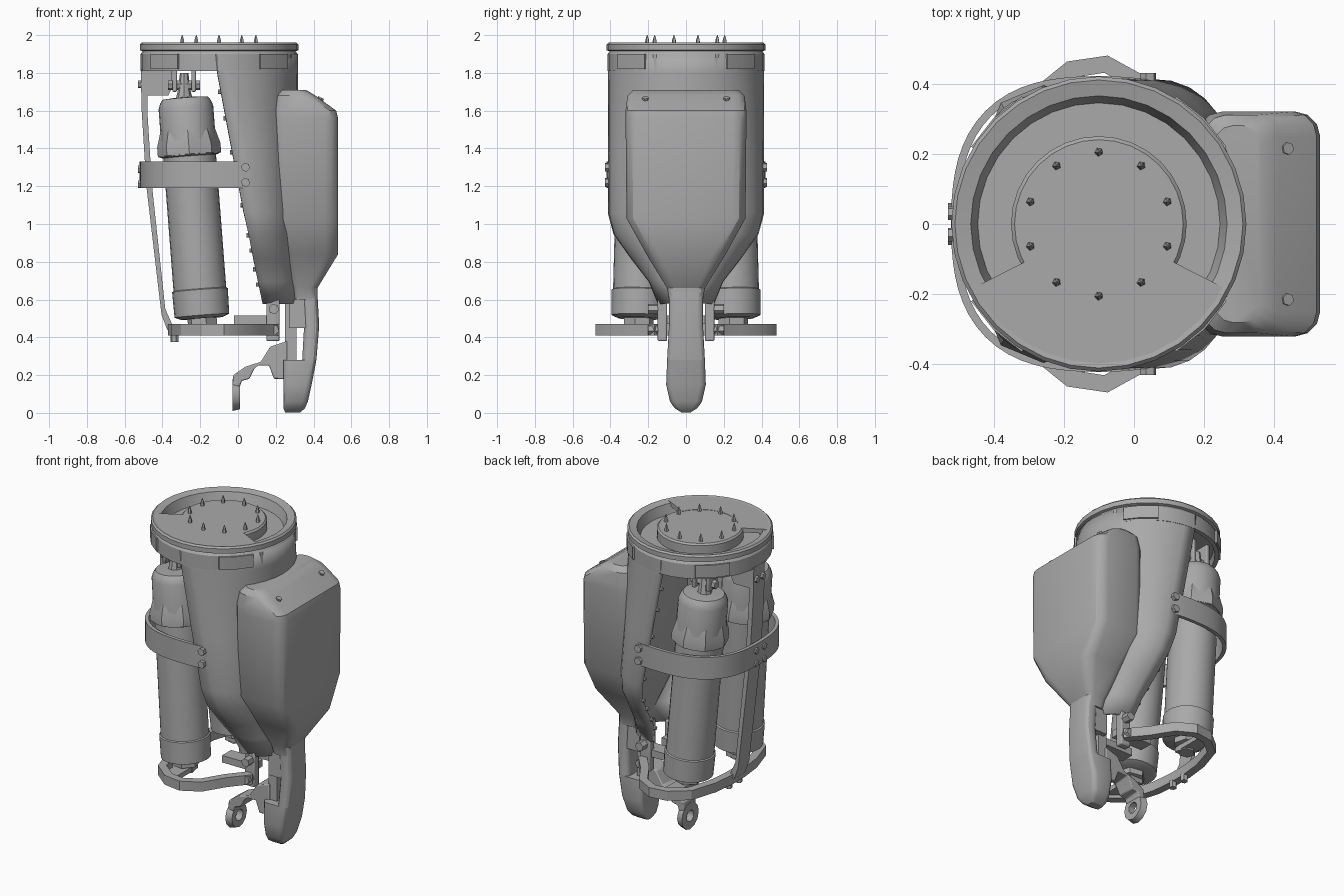
import bpy, bmesh, math
from mathutils import Vector

cube = bpy.data.objects.get("Cube")
if cube:
    bpy.data.objects.remove(cube)

GREY = (0.4, 0.4, 0.4, 1)
mat = bpy.data.materials.new("plain grey")
mat.use_nodes = True
mat.diffuse_color = GREY
mat.node_tree.nodes["Principled BSDF"].inputs["Base Color"].default_value = GREY
CX = -0.1  # axis of the main barrel
parts = []


def finish(name, bm, bevel=0):
    bmesh.ops.recalc_face_normals(bm, faces=bm.faces)
    me = bpy.data.meshes.new(name)
    bm.to_mesh(me)
    bm.free()
    me.materials.append(mat)
    ob = bpy.data.objects.new(name, me)
    bpy.context.collection.objects.link(ob)
    if bevel:
        mod = ob.modifiers.new("soft_edges", "BEVEL")
        mod.width, mod.segments = bevel, 2
    parts.append(ob)
    return ob


def loft(name, rings, closed=True, caps=True, bevel=0):
    """Skin a list of equally long point rings."""
    bm = bmesh.new()
    rows = [[bm.verts.new(p) for p in r] for r in rings]
    n = len(rows[0])
    for a, b in zip(rows, rows[1:]):
        for i in range(n if closed else n - 1):
            j = (i + 1) % n
            bm.faces.new((a[i], a[j], b[j], b[i]))
    if caps:
        bm.faces.new(rows[0])
        bm.faces.new(rows[-1])
    return finish(name, bm, bevel)


def lathe(name, base, tip, profile, sides=24):
    """Revolve (distance, radius) pairs about the line from base to tip."""
    base = Vector(base)
    axis = (Vector(tip) - base).normalized()
    u = axis.orthogonal().normalized()
    v = axis.cross(u)
    angles = [math.tau * i / sides for i in range(sides)]
    rings = [[base + axis * d + (u * math.cos(a) + v * math.sin(a)) * r for a in angles]
             for d, r in profile]
    return loft(name, rings)


def rod(name, base, tip, r, sides=6):
    d = (Vector(tip) - Vector(base)).length
    return lathe(name, base, tip, [(0, r), (d, r)], sides)


def box(name, lo, hi, bevel=0):
    rings = [[(lo[0], lo[1], z), (hi[0], lo[1], z), (hi[0], hi[1], z), (lo[0], hi[1], z)]
             for z in (lo[2], hi[2])]
    return loft(name, rings, bevel=bevel)


def plate(name, outline, half, bevel=0):
    """Extrude an x-z outline across y."""
    return loft(name, [[(x, y, z) for x, z in outline] for y in (-half, half)], bevel=bevel)


def band(name, path, z0, z1, thick):
    """Flat band standing on an x-y path."""
    pts = [Vector((x, y, 0)) for x, y in path]
    rings = []
    for i, p in enumerate(pts):
        t = (pts[min(i + 1, len(pts) - 1)] - pts[max(i - 1, 0)]).normalized()
        n = Vector((-t.y, t.x, 0)) * thick / 2
        up = Vector((0, 0, 1))
        rings.append([p - n + up * z0, p + n + up * z0, p + n + up * z1, p - n + up * z1])
    return loft(name, rings)


def around(r, deg):
    a = math.radians(deg)
    return CX + r * math.cos(a), r * math.sin(a)


# Top flange with its groove, hub and collar
lathe("top_flange", (CX, 0, 0), (CX, 0, 1),
      [(1.85, 0.2), (1.85, 0.38), (1.81, 0.39), (1.81, 0.415), (1.9, 0.415), (1.915, 0.405),
       (1.92, 0.42), (1.95, 0.42), (1.96, 0.41), (1.95, 0.365), (1.89, 0.345),
       (1.89, 0.25), (1.945, 0.25), (1.955, 0.24)], 32)
arc = range(207, 334, 9)
outline = [around(0.41, a) for a in arc] + [around(0.22, a) for a in reversed(arc)]
loft("flange_cover", [[(x, y, z) for x, y in outline] for z in (1.93, 1.957)])
for i in range(10):
    x, y = around(0.205, 18 + 36 * i)
    lathe("hub_stud", (x, y, 1.95), (x, y, 2), [(0, 0.013), (0.025, 0.01), (0.05, 0.002)], 5)
for a in (45, 135, 225, 315):
    band("collar_pad", [around(0.415, a + d) for d in (-14, 0, 14)], 1.82, 1.9, 0.02)

# Open curved shell, fuller and narrower towards the foot
levels = [(1.9, -0.12, 0.41, 1), (1.8, -0.11, 0.41, 1), (1.4, -0.035, 0.41, 0.88),
          (1.06, 0.03, 0.41, 0.75), (0.95, 0.055, 0.38, 0.75), (0.82, 0.08, 0.285, 0.75),
          (0.7, 0.105, 0.19, 0.75), (0.58, 0.13, 0.14, 0.75)]
angles = [math.radians(-90 + 10 * i) for i in range(19)]
shell = loft("shell", [[(x0 + (0.305 - x0) * max(0, math.cos(a)) ** full, w * 0.98 * math.sin(a), z)
                        for a in angles] for z, x0, w, full in levels], closed=False, caps=False)
wall = shell.modifiers.new("wall", "SOLIDIFY")
wall.thickness, wall.offset = 0.025, 0


# Housing and leg, one rounded rectangle per height
def rounded(x0, x1, w, z, r):
    pts = []
    for cx, cy, start in ((x1 - r, w - r, 0), (x0 + r, w - r, 90),
                          (x0 + r, r - w, 180), (x1 - r, r - w, 270)):
        for k in range(4):
            a = math.radians(start + 30 * k)
            pts.append((cx + r * math.cos(a), cy + r * math.sin(a), z))
    return pts


loft("housing", [rounded(*s) for s in (
    (0.3, 0.42, 0.09, 0.6, 0.03), (0.28, 0.42, 0.1, 0.66, 0.04), (0.23, 0.53, 0.21, 0.84, 0.07),
    (0.18, 0.53, 0.315, 1.03, 0.07), (0.18, 0.53, 0.32, 1.56, 0.07), (0.18, 0.52, 0.32, 1.6, 0.07),
    (0.2, 0.41, 0.31, 1.68, 0.06), (0.23, 0.36, 0.28, 1.71, 0.05))])
loft("leg", [rounded(*s) for s in (
    (0.34, 0.42, 0.09, 0.64, 0.03), (0.35, 0.43, 0.09, 0.46, 0.03),
    (0.34, 0.415, 0.1, 0.28, 0.03))])
loft("foot", [rounded(*s) for s in (
    (0.24, 0.415, 0.1, 0.28, 0.03), (0.24, 0.39, 0.105, 0.15, 0.03), (0.24, 0.37, 0.085, 0.06, 0.03),
    (0.24, 0.355, 0.06, 0.025, 0.025), (0.25, 0.33, 0.025, 0.003, 0.012))])
box("leg_inner_bar", (0.25, -0.05, 0.2), (0.31, 0.05, 0.62))
box("leg_bridge", (0.27, -0.08, 0.45), (0.38, 0.08, 0.6))

# Hooked arm and the eye at its end
plate("hook_arm", [(-0.03, 0.14), (-0.025, 0.2), (0.04, 0.245), (0.12, 0.27), (0.17, 0.35),
                   (0.26, 0.38), (0.26, 0.18), (0.19, 0.18), (0.165, 0.25), (0.095, 0.25),
                   (0.06, 0.18), (0.02, 0.17), (0.01, 0.14)], 0.06, 0.006)
eye = []
for x, r in ((-0.03, 0.085), (0.01, 0.075), (0.01, 0.035), (-0.03, 0.035), (-0.03, 0.085)):
    eye.append([(x, r * math.sin(math.tau * i / 12), 0.095 + r * math.cos(math.tau * i / 12))
                for i in range(12)])
loft("hook_eye", eye, caps=False)

# Lower carrier loop, and middle strap swelling around each actuator
half = [(0.2, 0.15), (0.1, 0.27), (0.02, 0.4), (-0.08, 0.455), (-0.18, 0.44), (-0.28, 0.36),
        (-0.33, 0.2), (-0.345, 0.06)]
band("carrier_loop", half + [(x, -y) for x, y in reversed(half)], 0.41, 0.47, 0.05)
band("strap", [around(0.41 + 0.035 * math.sin(math.radians(2 * a)) ** 2, a)
               for a in range(70, 291, 5)], 1.19, 1.33, 0.022)

# Rear post with its top bracket
plate("rear_post", [(-0.515, 1.82), (-0.48, 1.82), (-0.48, 1.6), (-0.455, 1.2), (-0.385, 0.55),
                    (-0.34, 0.45), (-0.375, 0.44), (-0.405, 0.52), (-0.485, 1.2), (-0.51, 1.6)], 0.055)
plate("post_bracket", [(-0.49, 1.86), (-0.49, 1.68), (-0.37, 1.68), (-0.35, 1.72), (-0.35, 1.86)], 0.05)

for s in (-1, 1):
    # Actuator with head block, clevis and foot
    base, tip = Vector((-0.19, 0.25 * s, 0.5)), Vector((-0.28, 0.22 * s, 1.67))
    lathe("actuator", base, tip,
          [(0, 0.11), (0.015, 0.145), (0.15, 0.148), (0.155, 0.14), (0.86, 0.14), (0.865, 0.155),
           (0.9, 0.155), (0.98, 0.145), (1.12, 0.145), (1.15, 0.135), (1.17, 0.12), (1.175, 0.06)])
    lathe("head_block", base, tip, [(0.865, 0.15), (0.87, 0.168), (0.92, 0.168), (1.0, 0.145)], 8)
    lathe("actuator_foot", (-0.185, 0.25 * s, 0.42), base,
          [(0, 0.05), (0.04, 0.05), (0.045, 0.08), (0.1, 0.08)], 6)
    y0, y1 = sorted((0.2 * s, 0.43 * s))
    box("foot_rest", (-0.23, y0, 0.43), (-0.14, y1, 0.46))
    y = 0.22 * s
    lathe("clevis_tip", (-0.285, y, 1.64), (-0.285, y, 1.8), [(0, 0.05), (0.06, 0.035), (0.16, 0.022)], 8)
    for x in (-0.335, -0.235):
        box("clevis_ear", (x - 0.012, y - 0.045, 1.7), (x + 0.012, y + 0.045, 1.87), 0.006)
    rod("clevis_pin", (-0.37, y, 1.735), (-0.2, y, 1.735), 0.026)

    # Foot bracket with arm to the carrier loop
    y0, y1 = sorted((0.1 * s, 0.15 * s))
    box("foot_bracket", (0.15, y0, 0.38), (0.22, y1, 0.6), 0.008)
    y0, y1 = sorted((0.04 * s, 0.13 * s))
    box("bracket_arm", (-0.02, y0, 0.47), (0.2, y1, 0.515))
    for z in (0.44, 0.55):
        rod("bracket_bolt", (0.19, 0.14 * s, z), (0.19, 0.2 * s, z), 0.028)

    # Strap bolts, post bolts, loop bolts, shell rim bolts, housing bolts
    for z in (1.22, 1.3):
        rod("strap_bolt", (0.04, 0.37 * s, z), (0.04, 0.43 * s, z), 0.024)
        rod("post_strap_bolt", (-0.49, 0.04 * s, z - 0.01), (-0.53, 0.04 * s, z - 0.01), 0.02)
    rod("post_top_bolt", (-0.49, 0.03 * s, 1.74), (-0.53, 0.03 * s, 1.74), 0.02)
    rod("loop_bolt", (-0.335, 0.05 * s, 0.42), (-0.335, 0.05 * s, 0.375), 0.022)
    for z in (1.7, 1.56, 1.38, 1.1, 0.94, 0.86, 0.76, 0.68):
        x = 0.13 - (z - 0.58) * 0.197
        w = min(0.385, 0.12 + max(0, z - 0.62) * 0.72)
        rod("rim_bolt", (x - 0.015, w * s, z), (x + 0.02, w * s, z), 0.012)
    rod("housing_bolt", (0.43, 0.215 * s, 1.65), (0.44, 0.215 * s, 1.67), 0.018)

# Smooth shading with crisp edges
bpy.ops.object.select_all(action="DESELECT")
for ob in parts:
    ob.select_set(True)
bpy.context.view_layer.objects.active = parts[0]
bpy.ops.object.shade_smooth_by_angle(angle=math.radians(30))
